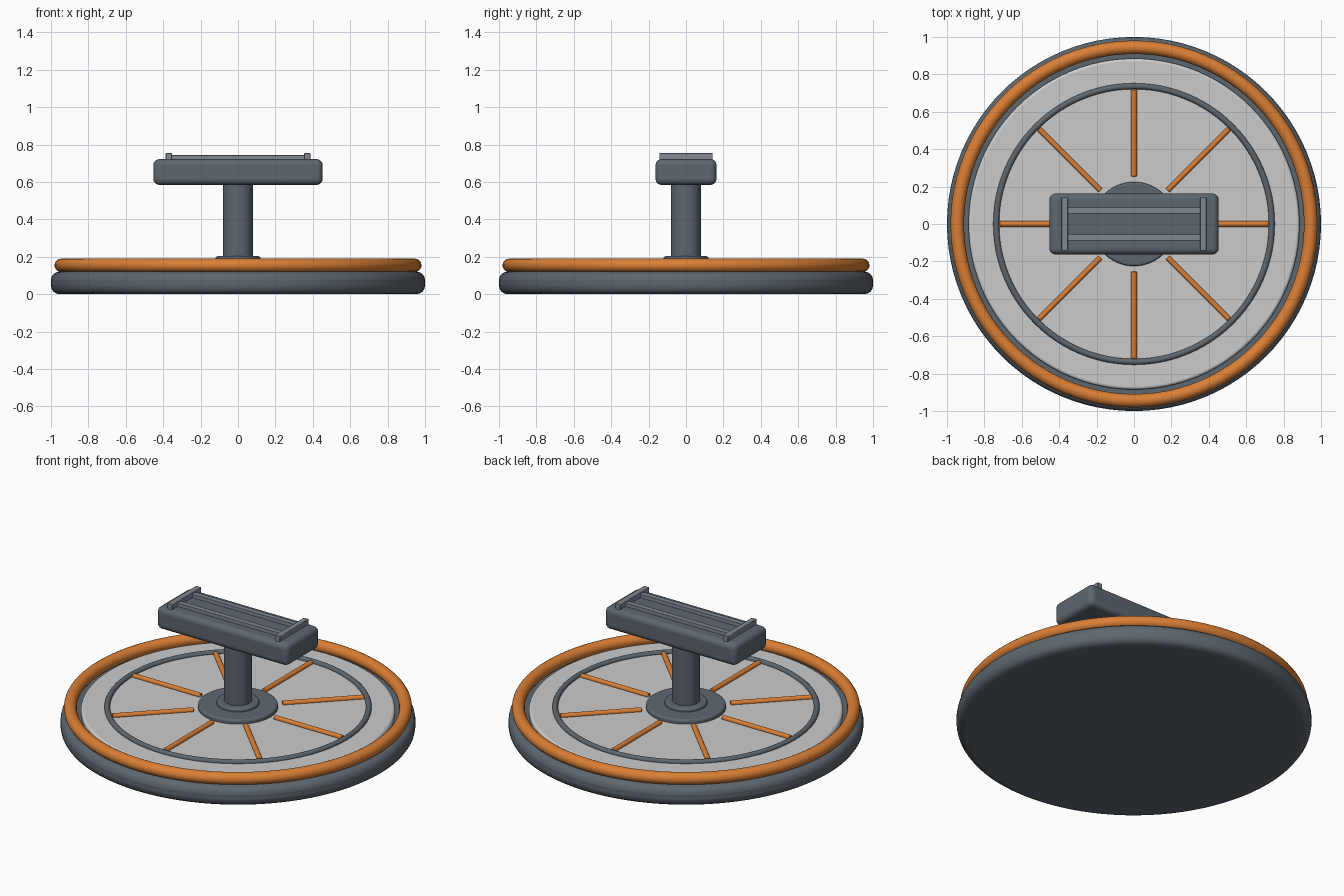
import bpy
import math

if "Cube" in bpy.data.objects:
    bpy.data.objects.remove(bpy.data.objects["Cube"])


def material(name, rgb):
    m = bpy.data.materials.new(name)
    m.diffuse_color = (*rgb, 1)
    m.use_nodes = True
    m.node_tree.nodes["Principled BSDF"].inputs["Base Color"].default_value = m.diffuse_color
    return m


SLATE = material("slate grey", (0.11, 0.135, 0.16))
ORANGE = material("orange", (0.70, 0.21, 0.035))
PALE = material("pale grey", (0.60, 0.60, 0.60))
STEEL = material("steel grey", (0.22, 0.25, 0.29))


def finish(name, mat, bevel=0.0, segments=4):
    ob = bpy.context.object
    ob.name = name
    ob.data.materials.append(mat)
    bpy.ops.object.transform_apply(location=False, rotation=False, scale=True)
    if bevel:
        mod = ob.modifiers.new("rounded edges", 'BEVEL')
        mod.width, mod.segments = bevel, segments
        mod.limit_method = 'ANGLE'
        mod.angle_limit = math.radians(40)
    bpy.ops.object.shade_smooth_by_angle(angle=math.radians(35))
    return ob


def disc(name, mat, radius, z0, z1, bevel=0.0, sides=96):
    bpy.ops.mesh.primitive_cylinder_add(vertices=sides, radius=radius, depth=z1 - z0,
                                        location=(0, 0, (z0 + z1) / 2))
    return finish(name, mat, bevel)


def ring(name, mat, major, minor, z):
    bpy.ops.mesh.primitive_torus_add(major_radius=major, minor_radius=minor, location=(0, 0, z),
                                     major_segments=96, minor_segments=20)
    return finish(name, mat)


def box(name, mat, size, loc, bevel=0.0, segments=4):
    bpy.ops.mesh.primitive_cube_add(size=1, location=loc)
    bpy.context.object.scale = size
    return finish(name, mat, bevel, segments)


# Round platform
disc("base", SLATE, 1.0, 0.0, 0.12, 0.045)
disc("deck", PALE, 0.885, 0.11, 0.155, 0.015)
ring("rim_band", ORANGE, 0.945, 0.036, 0.154)
ring("deck_ring", SLATE, 0.737, 0.016, 0.158)

# Radial spokes on the deck
for i in range(8):
    a = i * math.pi / 4
    bpy.ops.mesh.primitive_cylinder_add(
        vertices=16, radius=0.015, depth=0.465,
        location=(0.487 * math.cos(a), 0.487 * math.sin(a), 0.160),
        rotation=(0, math.pi / 2, a))
    finish(f"spoke_{i + 1}", ORANGE, 0.003, 2)

# Hub and column
disc("hub_flange", SLATE, 0.225, 0.145, 0.182, 0.012)
disc("hub_collar", SLATE, 0.12, 0.17, 0.203, 0.012, 64)
disc("column", SLATE, 0.079, 0.17, 0.61, 0.0, 64)

# Head block with cradle on top
box("head_block", SLATE, (0.905, 0.325, 0.138), (0, 0, 0.653), 0.032, 5)
for s in (-1, 1):
    box("cradle_rail", STEEL, (0.74, 0.034, 0.034), (0, s * 0.072, 0.727), 0.003, 2)
    box("cradle_end_bar", STEEL, (0.034, 0.285, 0.044), (s * 0.37, 0, 0.732), 0.003, 2)
